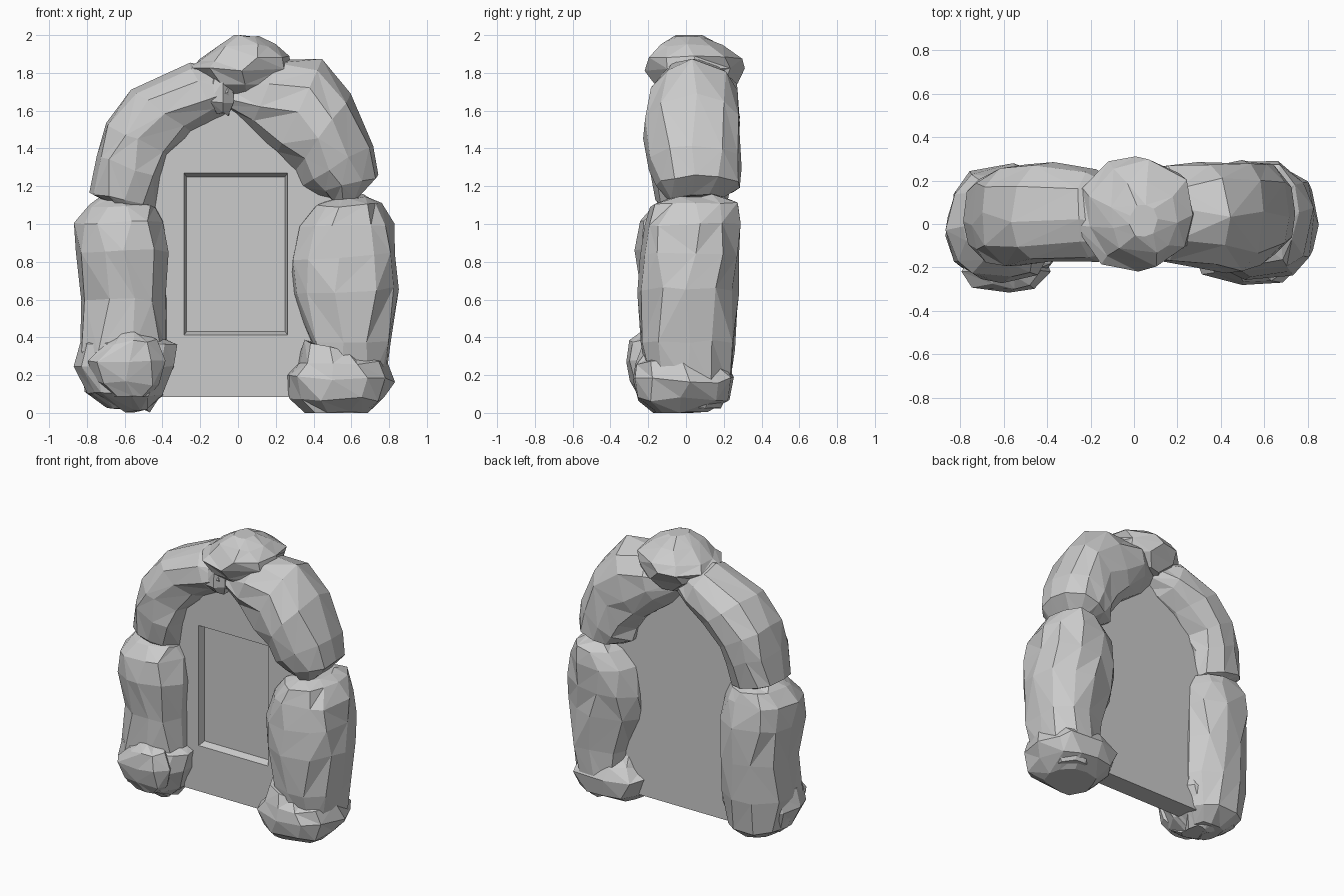
import bpy, bmesh, math, random
from mathutils import Vector


def new_object(name, bm):
    bmesh.ops.recalc_face_normals(bm, faces=bm.faces)
    mesh = bpy.data.meshes.new(name)
    bm.to_mesh(mesh)
    bm.free()
    ob = bpy.data.objects.new(name, mesh)
    bpy.context.collection.objects.link(ob)
    return ob


def rock(name, sections, seed, sides=11, rough=0.035, power=0.84):
    """Loft chipped rings; section = outer x, z, inner x, z, front y, back y."""
    rng = random.Random(seed)
    bm = bmesh.new()
    rings = []
    for ox, oz, ix, iz, y0, y1 in sections:
        outer, inner = Vector((ox, 0, oz)), Vector((ix, 0, iz))
        mid, half = (outer + inner) / 2, (outer - inner) / 2
        cy, hy = (y0 + y1) / 2, (y1 - y0) / 2
        ring = []
        for i in range(sides):
            a = math.tau * (i + rng.uniform(-0.25, 0.25)) / sides
            c, s = math.cos(a), math.sin(a)
            c = math.copysign(abs(c) ** power, c)
            s = math.copysign(abs(s) ** power, s)
            centre = mid + Vector((0, cy, 0))
            p = centre + half * c + Vector((0, hy * s, 0))
            p = centre + (p - centre) * (1 + rng.uniform(-1.2, 1.4) * rough)
            p += Vector((rng.uniform(-1, 1), 0, rng.uniform(-1, 1))) * rough * 0.3
            p.z = min(max(p.z, 0), 2)
            ring.append(bm.verts.new(p))
        rings.append(ring)
    for a, b in zip(rings, rings[1:]):
        for i in range(sides):
            j = (i + 1) % sides
            quad = (a[i], a[j], b[j], b[i])
            k = rng.randint(0, 1)
            bm.faces.new((quad[k], quad[k + 1], quad[k + 2]))
            bm.faces.new((quad[k], quad[k + 2], quad[(k + 3) % 4]))
    bm.faces.new(rings[0])
    bm.faces.new(rings[-1])
    return new_object(name, bm)


def prism(name, front, back, y0, y1):
    """Solid between two matching x-z outlines."""
    bm = bmesh.new()
    f = [bm.verts.new((x, y0, z)) for x, z in front]
    b = [bm.verts.new((x, y1, z)) for x, z in back]
    bm.faces.new(f)
    bm.faces.new(b[::-1])
    for i in range(len(f)):
        j = (i + 1) % len(f)
        bm.faces.new((f[i], f[j], b[j], b[i]))
    return new_object(name, bm)


def rect(x0, x1, z0, z1):
    return [(x0, z0), (x1, z0), (x1, z1), (x0, z1)]


# back slab with a bevelled rectangular recess
outline = [(-0.5, 0.085), (0.5, 0.085), (0.52, 1.2), (0.3, 1.5),
           (0.08, 1.7), (-0.1, 1.7), (-0.4, 1.45), (-0.55, 1.2)]
slab = prism("back_slab", outline, outline, -0.035, 0.105)
cutter = prism("recess_cutter", rect(-0.294, 0.27, 0.401, 1.28),
               rect(-0.272, 0.25, 0.43, 1.25), -0.06, 0.012)
cutter.hide_render = True
mod = slab.modifiers.new("recess", 'BOOLEAN')
mod.operation, mod.solver, mod.object = 'DIFFERENCE', 'EXACT', cutter
bpy.context.view_layer.objects.active = slab
bpy.ops.object.modifier_apply(modifier=mod.name)
bpy.data.objects.remove(cutter)

# upright pillar stones
rock("left_pillar", [
    (-0.70, 0.03, -0.48, 0.02, -0.10, 0.12),
    (-0.81, 0.11, -0.40, 0.10, -0.20, 0.22),
    (-0.84, 0.33, -0.36, 0.33, -0.24, 0.26),
    (-0.83, 0.60, -0.36, 0.60, -0.24, 0.28),
    (-0.86, 0.85, -0.36, 0.86, -0.27, 0.27),
    (-0.86, 1.00, -0.38, 1.02, -0.25, 0.25),
    (-0.79, 1.10, -0.43, 1.09, -0.17, 0.21),
    (-0.72, 1.14, -0.50, 1.11, -0.10, 0.14)], 3)
rock("right_pillar", [
    (0.70, 0.03, 0.48, 0.03, -0.12, 0.18),
    (0.78, 0.14, 0.42, 0.12, -0.20, 0.24),
    (0.82, 0.38, 0.37, 0.38, -0.24, 0.26),
    (0.86, 0.66, 0.29, 0.62, -0.25, 0.27),
    (0.84, 0.84, 0.28, 0.80, -0.25, 0.28),
    (0.83, 1.00, 0.32, 0.99, -0.23, 0.29),
    (0.75, 1.11, 0.41, 1.09, -0.19, 0.28),
    (0.68, 1.15, 0.50, 1.14, -0.08, 0.20)], 8)

# base boulders
rock("left_base_boulder", [
    (-0.60, 0.01, -0.47, 0.01, -0.12, 0.06),
    (-0.80, 0.10, -0.40, 0.09, -0.23, 0.17),
    (-0.86, 0.25, -0.32, 0.24, -0.26, 0.19),
    (-0.84, 0.36, -0.33, 0.36, -0.24, 0.15),
    (-0.76, 0.41, -0.42, 0.41, -0.20, 0.10)], 5)
rock("left_front_boulder", [
    (-0.68, 0.09, -0.48, 0.09, -0.25, -0.10),
    (-0.76, 0.17, -0.42, 0.15, -0.30, -0.10),
    (-0.79, 0.28, -0.39, 0.27, -0.32, -0.10),
    (-0.70, 0.37, -0.43, 0.38, -0.30, -0.10),
    (-0.62, 0.42, -0.50, 0.42, -0.24, -0.10)], 6, sides=8, power=0.9)
rock("right_base_boulder", [
    (0.68, 0.00, 0.36, 0.00, -0.18, 0.12),
    (0.78, 0.07, 0.28, 0.07, -0.26, 0.23),
    (0.83, 0.17, 0.25, 0.19, -0.29, 0.27),
    (0.77, 0.27, 0.31, 0.26, -0.27, 0.21),
    (0.65, 0.31, 0.34, 0.38, -0.23, 0.10)], 12, rough=0.045)

# curved arch stones
rock("left_arch_stone", [
    (-0.66, 1.10, -0.50, 1.06, -0.12, 0.14),
    (-0.79, 1.17, -0.43, 1.08, -0.17, 0.22),
    (-0.76, 1.36, -0.41, 1.25, -0.20, 0.26),
    (-0.71, 1.53, -0.37, 1.36, -0.20, 0.28),
    (-0.56, 1.71, -0.24, 1.48, -0.18, 0.28),
    (-0.26, 1.84, -0.12, 1.55, -0.17, 0.25),
    (-0.08, 1.82, -0.03, 1.60, -0.14, 0.18)], 17)
rock("right_arch_stone", [
    (-0.02, 1.75, -0.05, 1.60, -0.10, 0.16),
    (0.20, 1.86, 0.07, 1.49, -0.17, 0.27),
    (0.43, 1.86, 0.21, 1.36, -0.20, 0.29),
    (0.60, 1.68, 0.30, 1.27, -0.22, 0.29),
    (0.71, 1.42, 0.33, 1.20, -0.20, 0.29),
    (0.74, 1.25, 0.41, 1.15, -0.16, 0.28),
    (0.65, 1.15, 0.50, 1.12, -0.09, 0.18)], 21)

# capstone on the crown, stacked layers
rock("capstone", [
    (0.15, 1.66, -0.10, 1.66, -0.06, 0.22),
    (0.24, 1.74, -0.20, 1.74, -0.17, 0.28),
    (0.28, 1.82, -0.27, 1.82, -0.21, 0.31),
    (0.28, 1.88, -0.22, 1.87, -0.20, 0.29),
    (0.20, 1.95, -0.11, 1.95, -0.14, 0.20),
    (0.11, 2.00, -0.02, 2.00, -0.06, 0.09)], 30, sides=9, power=0.92)

# small wedge stone below the capstone
rock("wedge_stone", [
    (-0.12, 1.59, -0.05, 1.58, -0.12, 0.0),
    (-0.18, 1.66, -0.03, 1.64, -0.17, 0.0),
    (-0.14, 1.77, -0.03, 1.77, -0.16, 0.0)], 33, sides=7)
